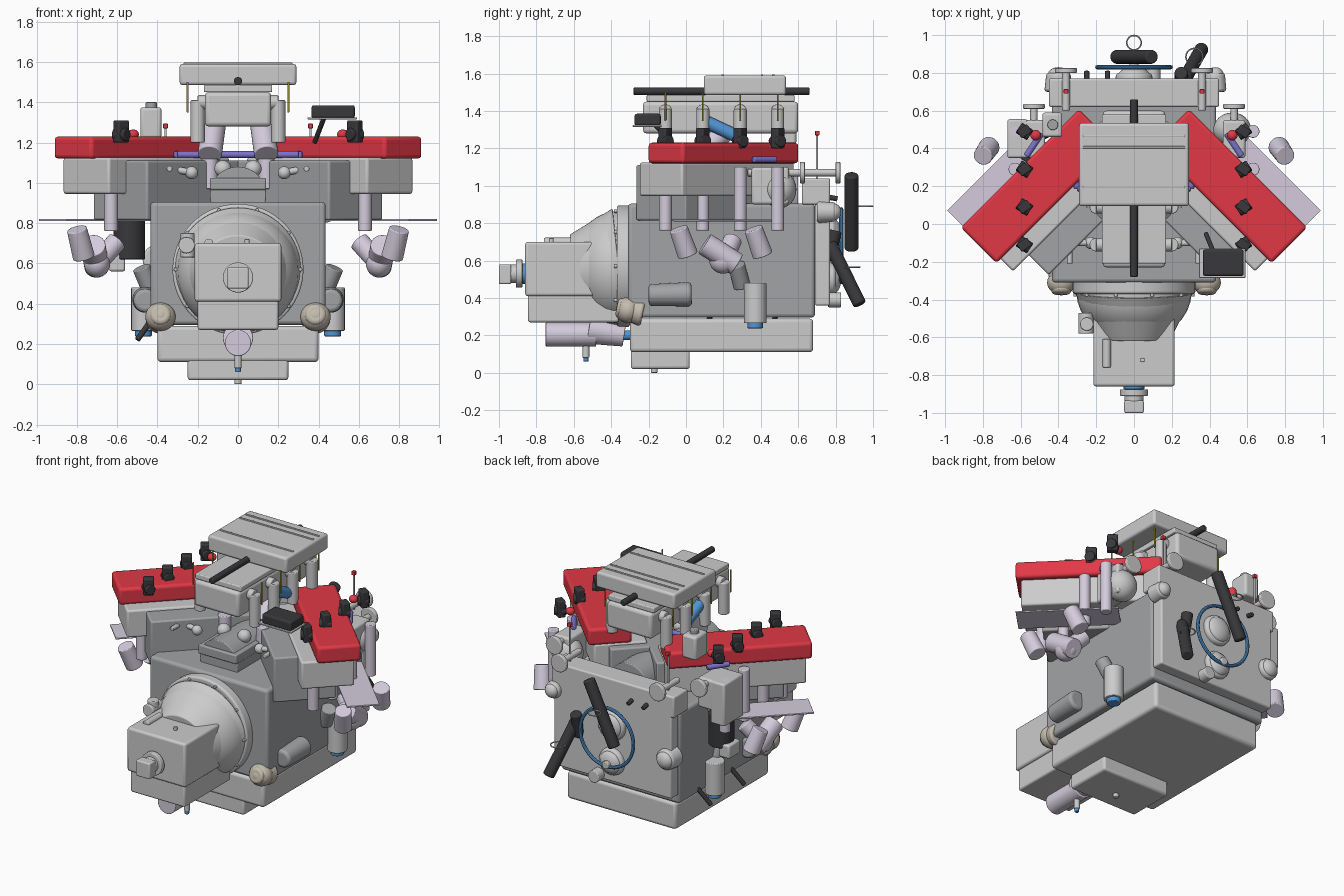
import bpy, math
from mathutils import Vector

if "Cube" in bpy.data.objects:
    bpy.data.objects.remove(bpy.data.objects["Cube"])

COL = dict(red=(.75, .04, .06), dark=(.04, .04, .045), lilac=(.66, .6, .72), blue=(.08, .3, .65),
           violet=(.2, .17, .6), tan=(.55, .5, .42), yellow=(.5, .45, .05), iron=(.36, .37, .38))
MATS = {}
for k, c in COL.items():
    MATS[k] = bpy.data.materials.new(k)
    MATS[k].diffuse_color = (*c, 1)


def finish(name, col, bevel=0):
    o = bpy.context.object
    o.name = name
    if col:
        o.data.materials.append(MATS[col])
    if bevel:
        m = o.modifiers.new("bevel", 'BEVEL')
        m.width, m.segments = bevel, 3
    bpy.ops.object.shade_smooth_by_angle(angle=math.radians(35))
    return o


def box(name, x, y, z, col=None, bevel=.012, rot=(0, 0, 0)):
    """Box from (min, max) pairs, rotated about its own centre."""
    bpy.ops.mesh.primitive_cube_add(size=1, location=[(a + b) / 2 for a, b in (x, y, z)])
    o = bpy.context.object
    o.scale = [b - a for a, b in (x, y, z)]
    bpy.ops.object.transform_apply(location=False, rotation=False)
    o.rotation_euler = [math.radians(a) for a in rot]
    return finish(name, col, bevel)


def cyl(name, p, q, r, col=None, r2=None, bevel=.005, n=32):
    """Cylinder or cone from point p to point q."""
    p, q = Vector(p), Vector(q)
    bpy.ops.mesh.primitive_cone_add(vertices=n, radius1=r, radius2=r if r2 is None else r2,
                                    depth=(q - p).length, location=(p + q) / 2)
    bpy.context.object.rotation_euler = (q - p).to_track_quat('Z', 'Y').to_euler()
    return finish(name, col, min(bevel, r * .3))


def ball(name, c, s, col=None):
    bpy.ops.mesh.primitive_uv_sphere_add(segments=32, ring_count=20, radius=1, location=c)
    bpy.context.object.scale = s
    bpy.ops.object.transform_apply(location=False, rotation=False)
    return finish(name, col)


def ring(name, c, R, r, rot=(0, 0, 0), col=None):
    bpy.ops.mesh.primitive_torus_add(location=c, rotation=rot, major_radius=R, minor_radius=r,
                                     major_segments=48, minor_segments=8)
    return finish(name, col)


# Block and oil pan
box("engine_block", (-.435, .435), (-.31, .69), (.295, .905), 'iron', .02)
box("rear_timing_cover", (-.43, .43), (.69, .77), (.36, 1.0), None, .01)
box("timing_cover_top", (-.45, .45), (.62, .77), (.9, 1.04), None, .01)
box("oil_pan", (-.4, .4), (-.3, .68), (.11, .29), None, .02)
box("pan_sump", (-.25, .25), (-.295, .02), (.02, .13), None, .015)
cyl("drain_plug", (0, -.17, 0), (0, -.17, .03), .018)

# Bell housing and gearbox
cyl("bell_flange", (0, -.37, .57), (0, -.3, .57), .325, None, bevel=.012, n=64)
ball("bell_dome", (0, -.36, .56), (.305, .26, .305))
cyl("bell_cone", (0, -.6, .54), (0, -.36, .565), .2, None, .315, n=64)
for i in range(10):
    a = i * math.tau / 10
    x, z = .31 * math.cos(a), .57 + .31 * math.sin(a)
    cyl("bell_bolt", (x, -.385, z), (x, -.36, z), .01, n=8)
box("gearbox_case", (-.215, .215), (-.86, -.4), (.41, .7), None, .015)
box("gearbox_pan", (-.2, .2), (-.845, -.36), (.27, .42), None, .012)
cyl("output_seal", (0, -.875, .53), (0, -.85, .53), .055, 'blue')
cyl("output_flange", (0, -.91, .53), (0, -.875, .53), .075)
cyl("output_shaft", (0, -.94, .53), (0, -.9, .53), .05)
box("output_yoke", (-.052, .052), (-1, -.935), (.475, .58), None, .008)
cyl("gearbox_breather", (.045, -.72, .65), (.045, -.72, .72), .012)
cyl("side_solenoid", (-.255, -.58, .69), (-.255, -.47, .69), .04)
cyl("side_solenoid_base", (-.25, -.53, .63), (-.25, -.53, .75), .035)
cyl("shift_rail", (-.145, -.76, .7), (-.145, -.61, .7), .022)
cyl("starter_body", (0, -.75, .205), (0, -.48, .205), .065, 'lilac')
cyl("starter_nose", (0, -.52, .23), (0, -.33, .2), .075, 'lilac', .06)
cyl("starter_seal", (0, -.34, .2), (0, -.28, .2), .025, 'blue')
cyl("sensor_stem", (0, -.535, .08), (0, -.535, .17), .018)
cyl("sensor_tip", (0, -.535, .06), (0, -.535, .085), .014, 'blue')

# Intake plenum, lid and centre rod
box("plenum_upper", (-.29, .29), (.095, .535), (1.485, 1.59), None, .015)
for y in (.19, .4, .46):
    box("plenum_rib", (-.27, .27), (y, y + .012), (1.585, 1.596), None, .003)
box("plenum_lower", (-.165, .165), (-.23, .6), (1.28, 1.45), None, .02)
box("plenum_lid", (-.17, .17), (-.21, .58), (1.45, 1.485), None, .006)
cyl("plenum_rod", (0, -.28, 1.505), (0, .66, 1.505), .02, 'dark')
box("valley_plate", (-.14, .14), (-.22, .06), (.965, 1.025), 'iron', .008)
cyl("valley_cover", (0, -.2, .94), (0, .6, .94), .14, 'iron')
cyl("fuel_crossover", (-.3, .19, 1.14), (.3, .19, 1.14), .017, 'violet')

PORTS = (-.11, .09, .29, .49)
for s in (1, -1):
    # Cylinder banks set at 45 degrees in plan, with head and red cover
    def bank(name, cx, cy, L, W, z, col, bv):
        box(name, (s * cx - L / 2, s * cx + L / 2), (cy - W / 2, cy + W / 2), z, col, bv, (0, 0, -45 * s))
    bank("cylinder_bank", .31, .14, .78, .38, (.815, 1.11), 'iron', .01)
    bank("cylinder_head", .455, .165, .85, .325, (.945, 1.125), None, .012)
    bank("valve_cover", .51, .2, .884, .268, (1.12, 1.23), 'red', .018)
    bank("exhaust_gasket", .7, .22, .62, .2, (.81, .82), 'lilac', .002)

    for y in PORTS:
        # Ignition coils, intake runners and exhaust drops
        box("ignition_coil", (s * .58 - .033, s * .58 + .033), (y - .025, y + .025), (1.2, 1.31), 'dark', .008, (0, 0, -35 * s))
        cyl("coil_plug", (s * .55, y - .02, 1.24), (s * .61, y + .02, 1.24), .032, 'dark')
        cyl("intake_runner", (s * .2, y, 1.2), (s * .2, y, 1.41), .035)
        cyl("runner_elbow", (s * .2, y, 1.4), (s * .12, y, 1.4), .035)
        cyl("dipstick_rod", (s * .25, y, 1.35), (s * .25, y, 1.5), .005, 'yellow', n=8)
        cyl("exhaust_drop", (s * .63, y, .76), (s * .63, y, 1.1), .034, 'lilac')
    for y in (-.01, .39):
        cyl("exhaust_outlet", (s * .8, y - .03, .77), (s * .765, y + .02, .63), .05, 'lilac', .055)
    cyl("exhaust_collector", (s * .72, .1, .69), (s * .7, .27, .58), .062, 'lilac')
    ball("collector_elbow", (s * .7, .2, .6), (.065, .075, .07), 'lilac')
    cyl("collector_stub", (s * .7, .2, .6), (s * .6, .25, .71), .05, 'lilac')

    # Tubes below the plenum
    cyl("throttle_tube", (s * .14, .06, 1.14), (s * .12, .2, 1.29), .06, 'lilac')
    cyl("throttle_drop", (s * .14, .06, .97), (s * .14, .06, 1.12), .04, 'lilac')
    ball("throttle_ball", (s * .075, -.04, 1.07), (.042, .042, .042))
    cyl("vacuum_hose", (s * .18, .11, 1.34), (s * .18, .26, 1.27), .035, 'blue')
    cyl("fuel_feed", (s * .3, .19, 1.14), (s * .36, .4, 1.14), .017, 'violet')
    cyl("fuel_link", (s * .49, .48, 1.14), (s * .57, .36, 1.14), .017, 'violet')
    ball("fuel_joint", (s * .34, .38, 1.14), (.03, .03, .03))

    # Coolant rails with branch fittings
    cyl("coolant_rail", (s * .34, -.21, 1.07), (s * .34, .3, 1.07), .014)
    for y in (-.1, .06, .18):
        cyl("rail_branch", (s * .34, y, 1.07), (s * .22, y, 1.05), .017)
        ball("rail_fitting", (s * .34, y, 1.07), (.025, .03, .025))
        ball("branch_ball", (s * .23, y, 1.05), (.032, .032, .032))

    # Rear cam discs and pegs
    for x, y0, y1 in ((.53, .33, .62), (.36, .6, .81)):
        cyl("cam_stem", (s * x, y0, 1.07), (s * x, y1, 1.07), .02)
        cyl("cam_disc", (s * x, y1 - .01, 1.07), (s * x, y1 + .015, 1.07), .058)
    box("red_tag", (s * .36 - .012, s * .36 + .012), (.69, .714), (1.27, 1.294), 'red', .003)
    cyl("red_tag_stem", (s * .36, .7, 1.03), (s * .36, .7, 1.27), .006)
    ball("red_cap", (s * .52, .47, 1.24), (.028, .028, .025), 'red')

    # Mounts and filters low on the sides
    cyl("engine_mount", (s * .385, -.37, .35), (s * .385, -.23, .32), .05, 'tan', .075, .015)
    ball("mount_bush", (s * .385, -.31, .335), (.075, .065, .07), 'tan')
    cyl("oil_filter", (s * .47, .37, .265), (s * .47, .37, .48), .06)
    cyl("filter_seal", (s * .47, .37, .238), (s * .47, .37, .27), .042, 'blue')
    cyl("side_capsule", (s * .46, -.2, .415), (s * .46, .03, .42), .058, 'iron', .065, .02)
    cyl("side_sensor", (s * .43, .3, .46), (s * .48, .27, .58), .045, 'iron')
    box("pedestal", (s * .53 - .06, s * .53 + .06), (.35, .55), (.9, 1.1), None, .015)

# Single accessories
cyl("alternator", (-.54, .4, .62), (-.54, .4, .83), .078, 'dark')
box("alternator_foot", (-.64, -.56), (.34, .46), (.56, .65))
box("alternator_bracket", (-.67, -.565), (.35, .555), (.82, 1.1))
box("reservoir", (-.485, -.38), (.46, .59), (1.22, 1.375), None, .015)
cyl("reservoir_cap", (-.43, .525, 1.37), (-.43, .525, 1.4), .028, 'iron')
box("control_unit", (.365, .58), (-.275, -.135), (1.32, 1.385), 'dark', .012)
box("control_tray", (.345, .59), (-.285, -.13), (1.315, 1.325), None, .003)
cyl("control_strut", (.38, -.05, 1.2), (.43, -.17, 1.33), .012, 'dark')
for y in (.1, .45):
    cyl("dark_strut", (-.5, y, .22), (-.4, y + .05, .36), .014, 'dark')
ball("thermostat", (.52, .5, .98), (.1, .09, .1))

# Rear pulleys, belt and hoses
for i, (x, z, r) in enumerate(((0, .74, .11), (0, .5, .1), (.43, .86, .06), (-.4, .62, .075))):
    cyl("pulley_hub", (x, .7, z), (x, .8, z), r, None, r * .85, .015)
    ball("pulley_nose", (x, .79, z), (r * .75, .04, r * .75))
cyl("crank_bolt", (0, .79, .5), (0, .85, .5), .025)
cyl("pump_stub", (.1, .76, .39), (.1, .83, .39), .04)
ring("drive_belt", (0, .83, .68), .195, .011, (math.pi / 2, 0, 0), 'blue')
cyl("upper_hose", (.095, .885, 1.06), (-.095, .885, .66), .037, 'dark', bevel=.01)
cyl("lower_hose", (.27, .77, .69), (.36, .93, .365), .036, 'dark', bevel=.01)
cyl("left_hose", (.25, .76, .6), (.25, .8, .76), .035, 'dark', bevel=.01)
ring("hose_clip_upper", (0, .96, .89), .038, .004)
ring("hose_clip_lower", (.32, .885, .565), .045, .004)
for x in (-.25, -.14):
    cyl("cover_peg", (x, .7, .95), (x, .81, .93), .014, 'dark')

for m in bpy.data.materials:
    if m.users and not m.is_grease_pencil:
        m.use_nodes = True
        m.node_tree.nodes["Principled BSDF"].inputs["Base Color"].default_value = m.diffuse_color
